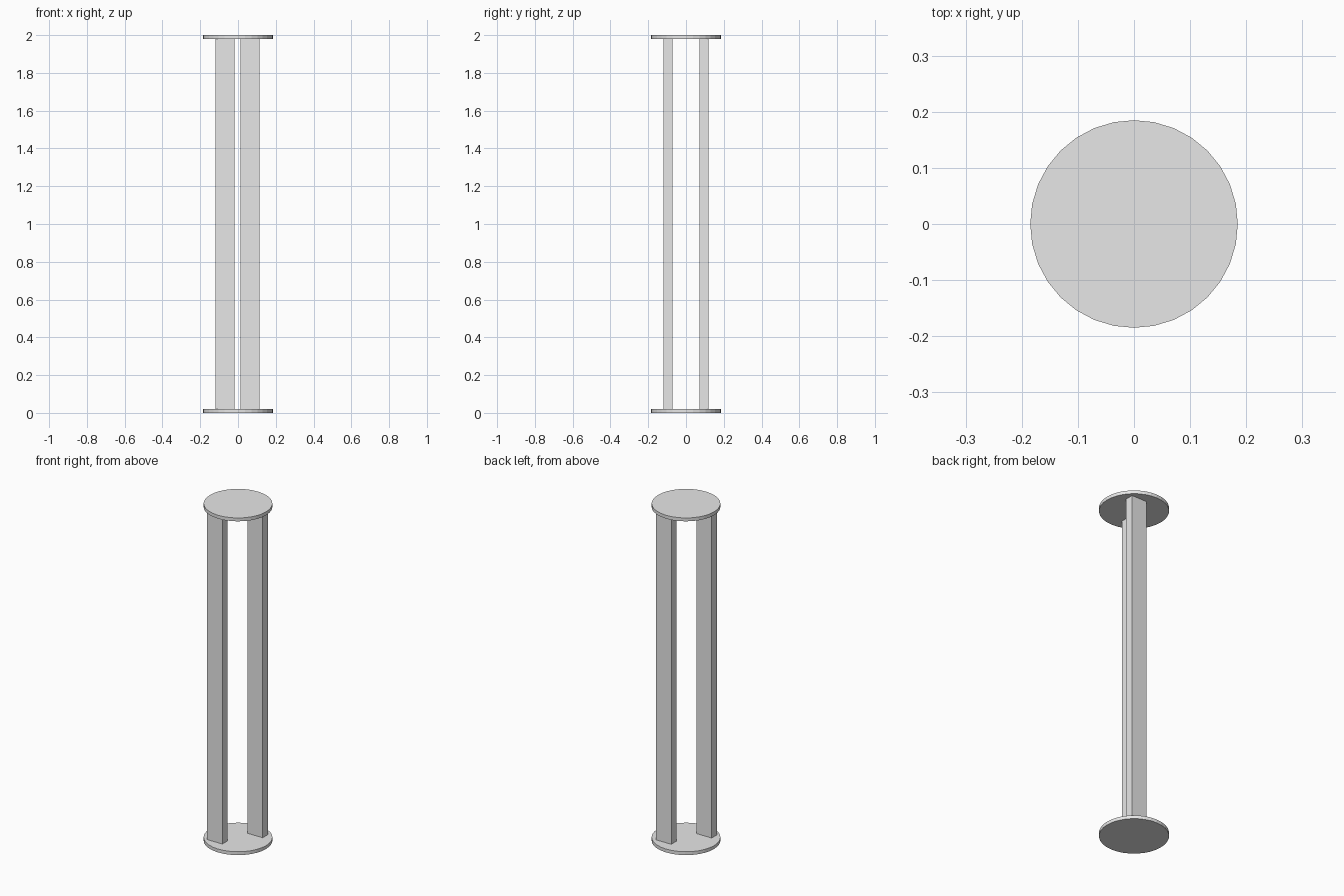
import bpy

cube = bpy.data.objects.get("Cube")
if cube:
    bpy.data.objects.remove(cube, do_unlink=True)

HEIGHT = 2.0
RADIUS = 0.185
PLATE = 0.02

# Plain grey material
grey = bpy.data.materials.new("light_grey")
grey.use_nodes = True
colour = (0.8, 0.8, 0.8, 1.0)
grey.diffuse_color = colour
grey.node_tree.nodes["Principled BSDF"].inputs["Base Color"].default_value = colour


def finish(name):
    obj = bpy.context.object
    obj.name = name
    obj.data.materials.append(grey)
    return obj


def add_plate(name, z):
    bpy.ops.mesh.primitive_cylinder_add(vertices=32, radius=RADIUS, depth=PLATE,
                                        location=(0, 0, z))
    finish(name)


def add_post(name, x, y):
    bpy.ops.mesh.primitive_cube_add(size=1, location=(x, y, HEIGHT / 2))
    obj = finish(name)
    obj.scale = (0.1, 0.049, HEIGHT - 2 * PLATE)
    bpy.ops.object.transform_apply(location=False, rotation=False, scale=True)


# Round end plates
add_plate("base_plate", PLATE / 2)
add_plate("top_plate", HEIGHT - PLATE / 2)

# Two flat posts, offset to opposite sides
add_post("front_post", -0.069, -0.095)
add_post("back_post", 0.063, 0.095)
